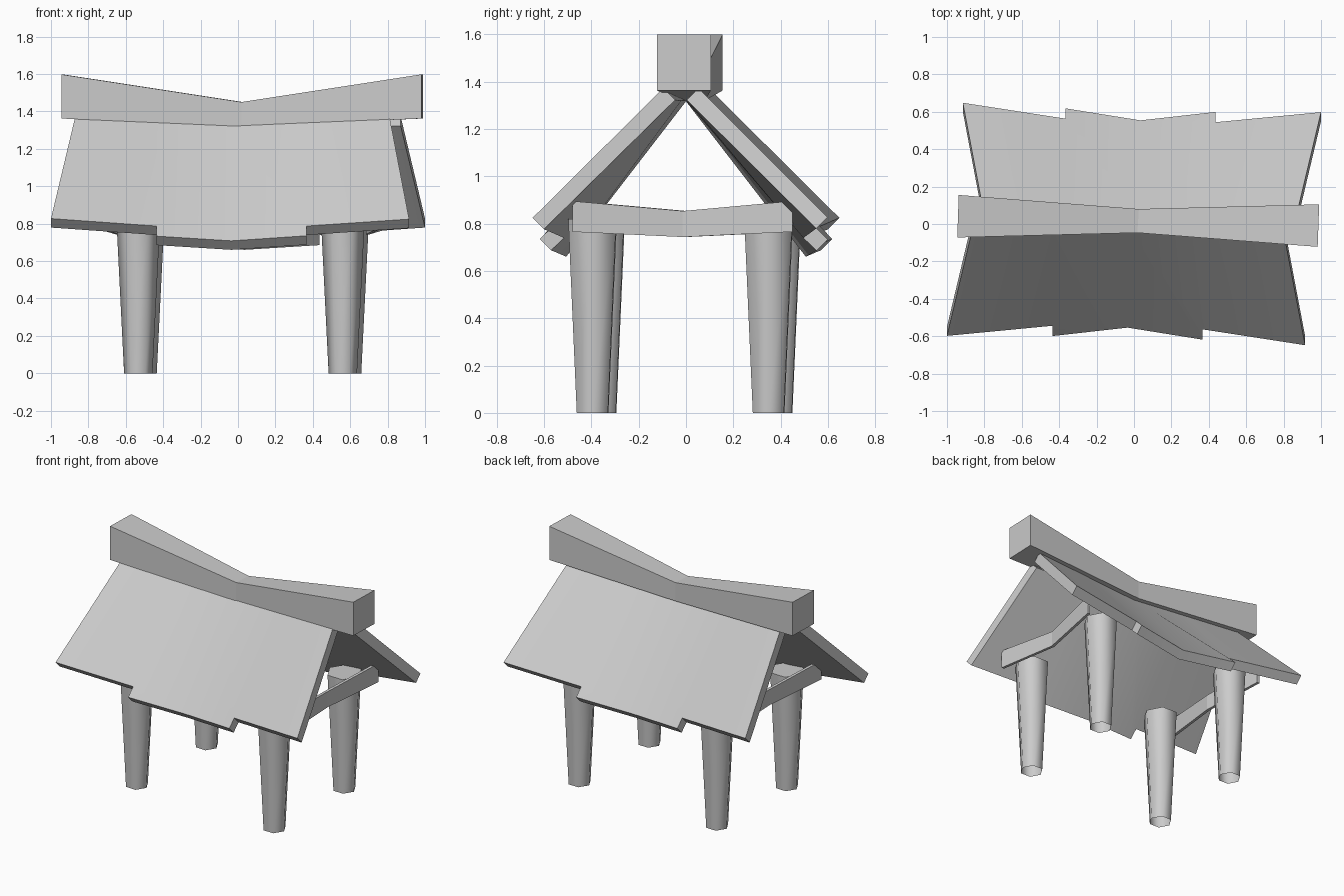
import bpy, bmesh, math
from mathutils import Matrix

cube = bpy.data.objects.get("Cube")
if cube:
    bpy.data.objects.remove(cube)

GREY = (0.6, 0.6, 0.6, 1)
grey = bpy.data.materials.new("plain grey")
grey.use_nodes = True
grey.diffuse_color = GREY
grey.node_tree.nodes["Principled BSDF"].inputs["Base Color"].default_value = GREY


def make_object(name, verts, faces, smooth_angle):
    mesh = bpy.data.meshes.new(name)
    mesh.from_pydata(verts, [], faces)
    mesh.materials.append(grey)
    bm = bmesh.new()
    bm.from_mesh(mesh)
    bmesh.ops.recalc_face_normals(bm, faces=bm.faces)
    bm.to_mesh(mesh)
    bm.free()
    obj = bpy.data.objects.new(name, mesh)
    bpy.context.collection.objects.link(obj)
    bpy.ops.object.select_all(action='DESELECT')
    obj.select_set(True)
    bpy.context.view_layer.objects.active = obj
    bpy.ops.object.shade_smooth_by_angle(angle=math.radians(smooth_angle))
    return obj


def loft(name, rings, smooth_angle=3, start_cap=True):
    """Join equal closed rings of points and cap the ends."""
    n = len(rings[0])
    verts = [p for ring in rings for p in ring]
    faces = [(r * n + i, r * n + (i + 1) % n, (r + 1) * n + (i + 1) % n, (r + 1) * n + i)
             for r in range(len(rings) - 1) for i in range(n)]
    faces.append(tuple(range(len(verts) - n, len(verts))))
    if start_cap:
        faces.append(tuple(range(n)))
    return make_object(name, verts, faces, smooth_angle)


# Sagging ridge beam: x, y low, y high, z low, z high, with slightly skewed ends
ridge = [(-0.941, -0.072, 0.155, 1.362, 1.598),
         (0.022, -0.047, 0.08, 1.32, 1.45),
         (0.986, -0.122, 0.105, 1.362, 1.598)]
loft("ridge_beam", [[(x - 0.004, a, lo), (x + 0.004, b, lo), (x + 0.004, b, hi), (x - 0.004, a, hi)]
                    for x, a, b, lo, hi in ridge])

# Roof slabs: upper edge, then the stepped eave, with the underside offset inward
top = [(-0.87, -0.053, 1.372), (-0.435, -0.038, 1.357), (-0.035, -0.022, 1.345),
       (0.365, -0.058, 1.357), (0.81, -0.096, 1.372)]
eave = [(-1, -0.598, 0.827), (-0.435, -0.544, 0.787), (-0.435, -0.599, 0.733),
        (-0.035, -0.554, 0.708), (0.365, -0.618, 0.735), (0.365, -0.563, 0.787),
        (0.915, -0.648, 0.824)]
outer = top + eave
count = len(outer)
depths = [0.05, 0.038, 0.025, 0.038, 0.05] + [0.048] * len(eave)
inner = [(x, y + d, z - d) for (x, y, z), d in zip(outer, depths)]
slope = [(5, 6, 1, 0), (7, 8, 2, 1, 6), (8, 9, 10, 3, 2), (10, 11, 4, 3)]
rim = [5, 6, 7, 8, 9, 10, 11, 4, 3, 2, 1, 0]
slab = slope + [tuple(i + count for i in reversed(f)) for f in slope]
slab += [(b, a, a + count, b + count) for a, b in zip(rim, rim[1:] + rim[:1])]
for name, turn in (("front_roof", 0), ("back_roof", math.pi)):
    roof = make_object(name, outer + inner, slab, 30)
    roof.data.transform(Matrix.Rotation(turn, 4, 'Z'))

# The supports share a frame that is turned slightly
frame = Matrix.Translation((0.025, -0.006, 0)) @ Matrix.Rotation(math.radians(-1.75), 4, 'Z')

for side, s in (("right", -1), ("left", 1)):
    # Tapered six-sided posts, open at the foot
    for end, e in (("front", -1), ("back", 1)):
        rings = [[(s * 0.547 + r * math.cos(i * math.tau / 6),
                   e * 0.372 + r * math.sin(i * math.tau / 6), z) for i in range(6)]
                 for r, z in ((0.076, 0), (0.117, 0.82))]
        post = loft(f"{end}_{side}_post", rings, 65, start_cap=False)
        post.data.transform(frame)

    # Thin cross plank, sagging and bowed inward at the middle
    bends = [(0.74, s * 0.013 - 0.465, 0.765, 0.895), (0.68, s * 0.013, 0.743, 0.853),
             (0.74, s * 0.013 + 0.465, 0.765, 0.895)]
    beam = loft(f"{side}_cross_beam",
                [[(s * (x - 0.02), y, lo), (s * x, y, lo), (s * x, y, hi), (s * (x - 0.02), y, hi)]
                 for x, y, lo, hi in bends])
    beam.data.transform(frame)
